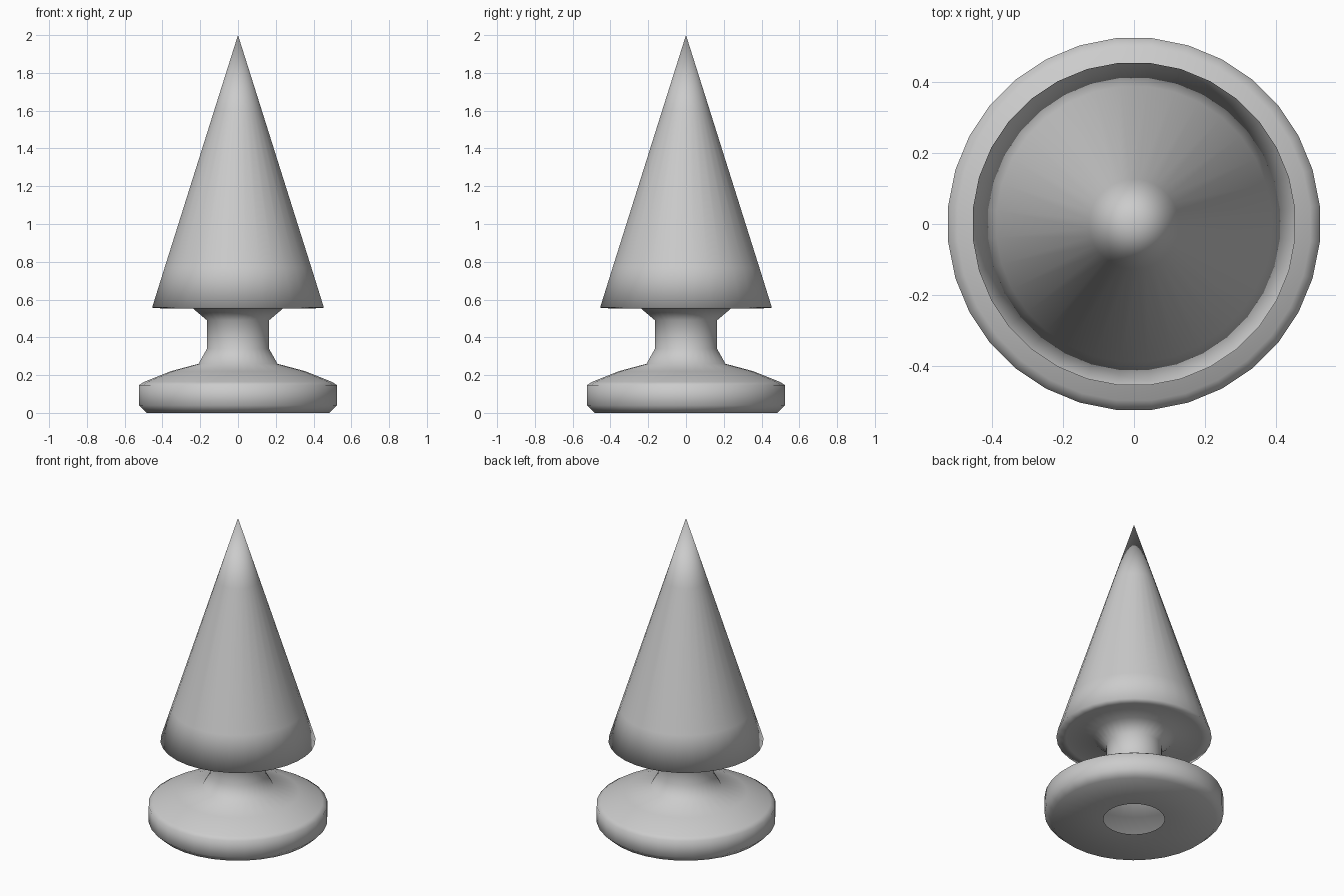
import bpy, bmesh, math
from mathutils import Matrix, Vector

cube = bpy.data.objects.get("Cube")
if cube:
    bpy.data.objects.remove(cube, do_unlink=True)

SEGMENTS = 32


def make_material(name, colour):
    mat = bpy.data.materials.new(name)
    mat.use_nodes = True
    mat.diffuse_color = colour
    mat.node_tree.nodes["Principled BSDF"].inputs["Base Color"].default_value = colour
    return mat


def lathe(name, profile, mat):
    """Turn a (radius, height) profile around z into one smooth surface."""
    bm = bmesh.new()
    verts = [bm.verts.new((r, 0, z)) for r, z in profile]
    edges = [bm.edges.new(pair) for pair in zip(verts, verts[1:])]
    bmesh.ops.spin(bm, geom=verts + edges, cent=Vector(), axis=(0, 0, 1),
                   angle=math.tau, steps=SEGMENTS, use_duplicate=False)
    bmesh.ops.remove_doubles(bm, verts=bm.verts, dist=0.0005)
    bmesh.ops.recalc_face_normals(bm, faces=bm.faces)
    # Flat sides face the four main directions
    bm.transform(Matrix.Rotation(math.pi / SEGMENTS, 4, 'Z'))
    for face in bm.faces:
        face.smooth = True
    mesh = bpy.data.meshes.new(name)
    bm.to_mesh(mesh)
    bm.free()
    mesh.materials.append(mat)
    obj = bpy.data.objects.new(name, mesh)
    bpy.context.collection.objects.link(obj)
    return obj


grey = make_material("plain_grey", (0.6, 0.6, 0.6, 1))

# Foot: open centre underneath, chamfered rim, domed shoulder
foot = [(0.18, 0), (0.485, 0), (0.527, 0.04), (0.527, 0.147),
        (0.5, 0.164), (0.36, 0.22), (0.21, 0.26)]
# Stem: narrow neck flaring at both ends
stem = [(0.165, 0.34), (0.165, 0.49), (0.24, 0.553)]
# Spike: nearly flat underside and a straight cone to the tip
spike = [(0.4, 0.553), (0.457, 0.557), (0.39, 0.77), (0.127, 1.6), (0, 2)]

lathe("spike_on_foot", foot + stem + spike, grey)
